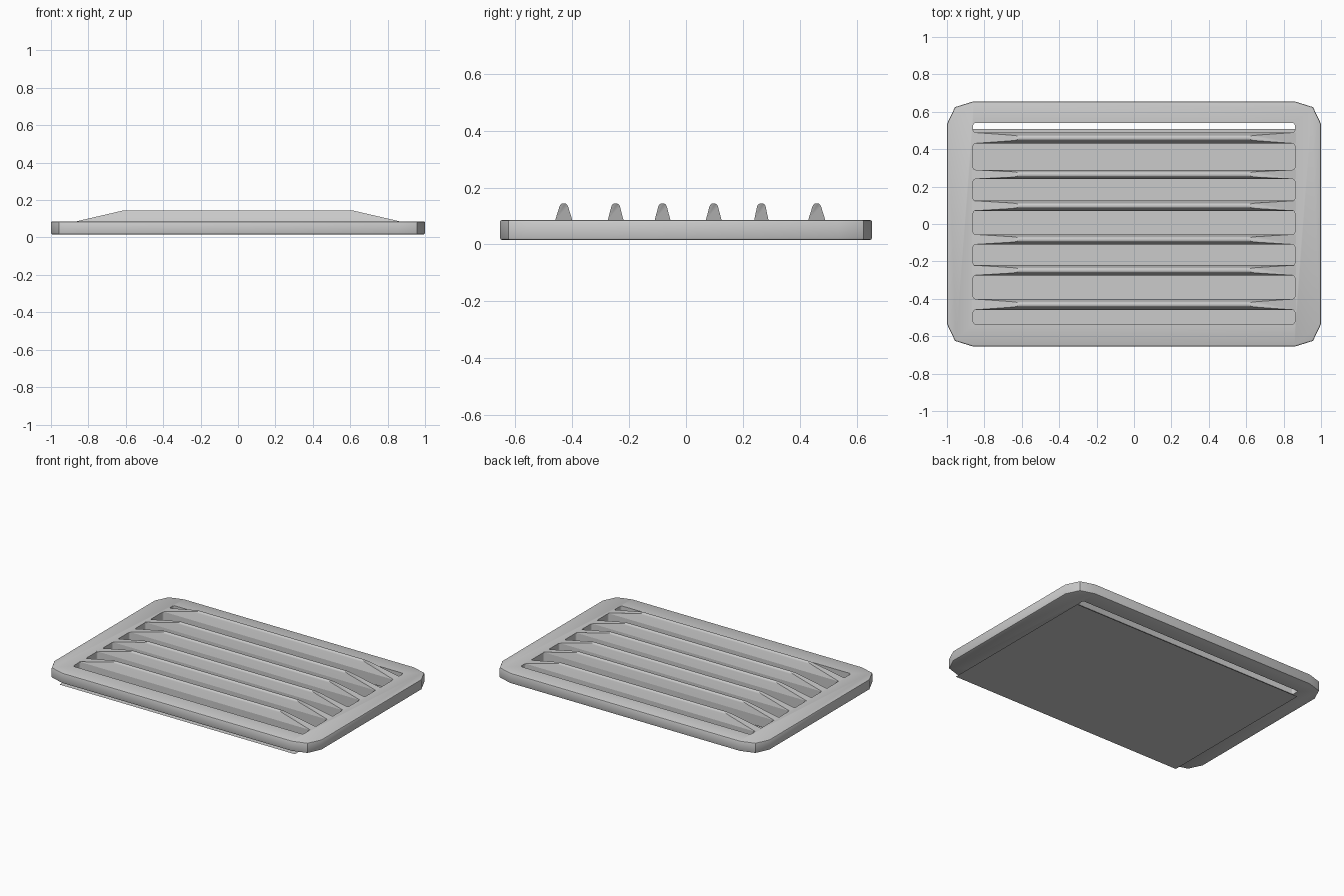
import bpy, bmesh, math

if "Cube" in bpy.data.objects:
    bpy.data.objects.remove(bpy.data.objects["Cube"])

Z0, Z1, ZT = 0.016, 0.086, 0.144      # frame bottom, frame top, ridge top
SX = 0.86                             # slot half length
SLOTS = [(-.535, -.46), (-.40, -.275), (-.22, -.11), (-.055, .07),
         (.125, .24), (.29, .43), (.49, .54)]


def add_object(name, bm):
    bmesh.ops.recalc_face_normals(bm, faces=bm.faces)
    me = bpy.data.meshes.new(name)
    bm.to_mesh(me)
    bm.free()
    ob = bpy.data.objects.new(name, me)
    bpy.context.collection.objects.link(ob)
    return ob


def prism(bm, pts, z0, z1):
    lo = [bm.verts.new((x, y, z0)) for x, y in pts]
    hi = [bm.verts.new((x, y, z1)) for x, y in pts]
    n = len(pts)
    caps = [bm.faces.new(lo[::-1]), bm.faces.new(hi)]
    for i in range(n):
        j = (i + 1) % n
        bm.faces.new((lo[i], lo[j], hi[j], hi[i]))
    return caps


def rounded_rect(x0, x1, y0, y1, r, seg=3):
    pts = []
    corners = [(x1 - r, y1 - r), (x0 + r, y1 - r), (x0 + r, y0 + r), (x1 - r, y0 + r)]
    for k, (cx, cy) in enumerate(corners):
        for i in range(seg + 1):
            a = math.pi / 2 * (k + i / seg)
            pts.append((cx + r * math.cos(a), cy + r * math.sin(a)))
    return pts


# frame: plate with clipped corners and softened rims
q = [(1, .535), (.957, .625), (.86, .655)]
outline = (q + [(-x, y) for x, y in q[::-1]]
           + [(-x, -y) for x, y in q] + [(x, -y) for x, y in q[::-1]])
bm = bmesh.new()
caps = prism(bm, outline, Z0, Z1)
rims = list({e for f in caps for e in f.edges})
bmesh.ops.bevel(bm, geom=rims, offset=.008, segments=2, profile=.5, affect='EDGES')
frame = add_object("vent_frame", bm)

# slots cut through the frame
bm = bmesh.new()
for y0, y1 in SLOTS:
    prism(bm, rounded_rect(-SX, SX, y0, y1, .012), Z0 - .1, Z1 + .1)
cutter = add_object("slot_cutter", bm)
cutter.hide_render = True
mod = frame.modifiers.new("slots", 'BOOLEAN')
mod.object = cutter
mod.operation = 'DIFFERENCE'
mod.solver = 'EXACT'
bpy.context.view_layer.objects.active = frame
frame.select_set(True)
bpy.ops.object.modifier_apply(modifier=mod.name)
bpy.data.objects.remove(cutter)
bpy.ops.object.shade_smooth_by_angle(angle=math.radians(30))

# raised louvre ridge on every bar, top sloping down to both ends
for (_, a), (b, _) in zip(SLOTS, SLOTS[1:]):
    c, w = (a + b) / 2, (b - a) / 2
    half = [(w, Z1), (.015, .134), (.012, .140), (.006, ZT)]
    profile = half + [(-y, z) for y, z in half[::-1]]
    bm = bmesh.new()
    rings = []
    for s in (-1, 1):
        ring = []
        for y, z in profile:
            t = (z - Z1) / (ZT - Z1)
            ring.append(bm.verts.new((s * (.865 - .25 * t), c + y, z)))
        rings.append(ring)
        bm.faces.new(ring)
    n = len(profile)
    for i in range(n):
        j = (i + 1) % n
        bm.faces.new((rings[0][i], rings[0][j], rings[1][j], rings[1][i]))
    ridge = add_object("louvre_ridge", bm)
    ridge.select_set(True)
    bpy.context.view_layer.objects.active = ridge
    bpy.ops.object.shade_smooth_by_angle(angle=math.radians(35))

# thin backing sheet that closes all but the rearmost slot
bm = bmesh.new()
bm.faces.new([bm.verts.new((x, y, 0)) for x, y in
              ((-.88, -.65), (-.88, .508), (.88, .508), (.88, -.65))])
add_object("backing_sheet", bm)
